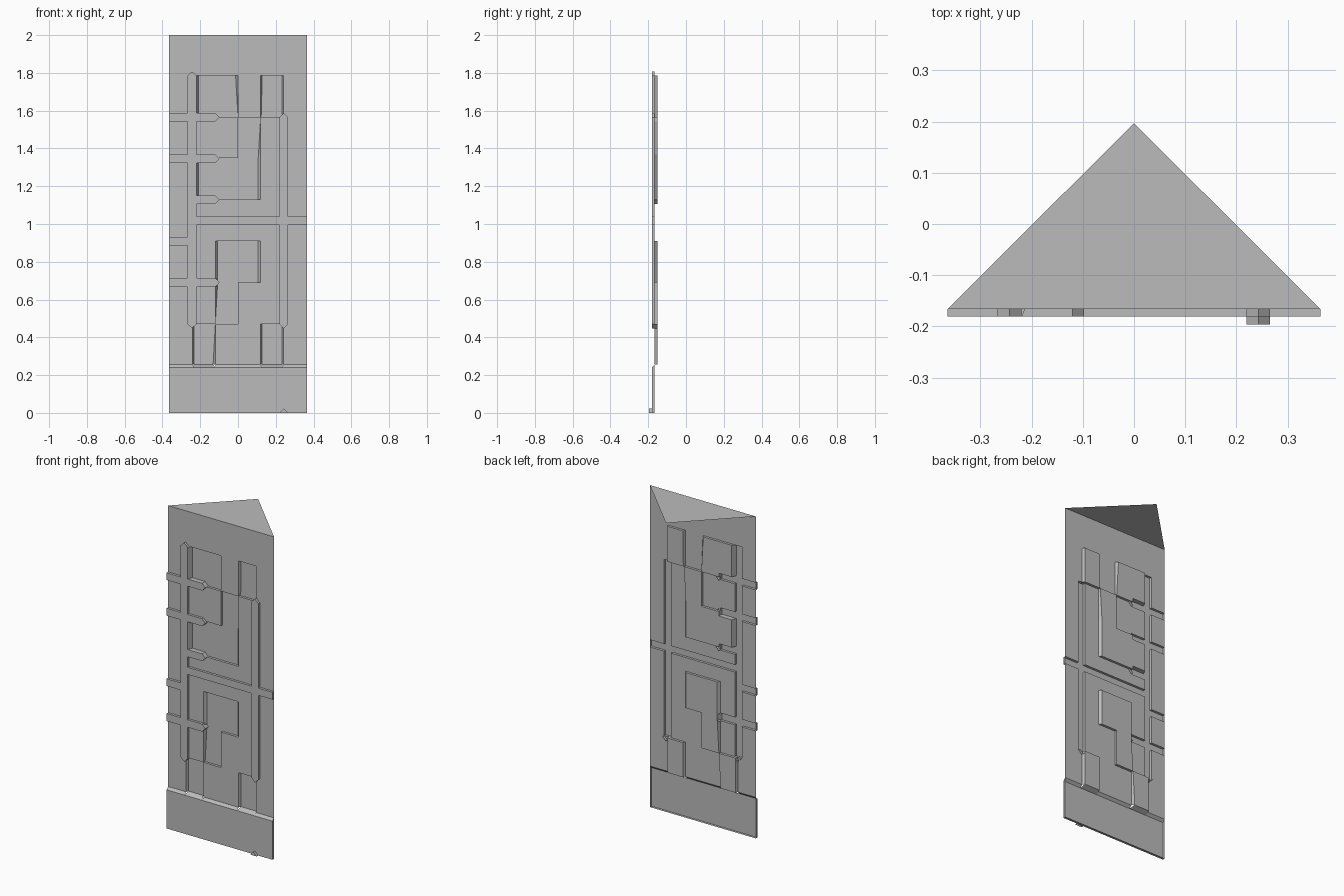
import bpy, bmesh

if "Cube" in bpy.data.objects:
    bpy.data.objects.remove(bpy.data.objects["Cube"], do_unlink=True)

# One flat grey
grey = bpy.data.materials.new("grey_metal")
grey.use_nodes = True
GREY = (0.5, 0.5, 0.5, 1)
grey.diffuse_color = GREY
grey.node_tree.nodes["Principled BSDF"].inputs["Base Color"].default_value = GREY

# Depth levels (y) and main outline
PLATE, RAISED, FLOOR = -0.166, -0.181, -0.151
HALF, TOP, BASE, BASE_EDGE = 0.364, 2.0, 0.255, 0.24

# Raised strips: x0, x1, z0, z1
bars = [
    (-HALF, HALF, 0, BASE),            # plinth
    (-.267, -.22, .47, 1.785),         # left upright
    (.22, .266, .47, 1.565),           # right upright
    (-.267, HALF, .995, 1.04),         # middle rail
    (-HALF, -.22, .885, .93),
    (-HALF, -.12, .667, .714),
    (-.22, -.12, 1.105, 1.15),
    (-HALF, -.12, 1.322, 1.368),
    (-HALF, -.12, 1.543, 1.588),
]

# Sunken areas: x0, x1, z0, z1
recesses = [
    (-.22, 0, 1.565, 1.785), (.12, .24, 1.565, 1.785),
    (0, .12, 1.35, 1.565), (-.22, .12, 1.13, 1.35),
    (-.12, .12, .69, .91), (-.12, 0, .47, .69),
    (-.24, -.12, BASE, .47), (.12, .24, BASE, .47),
]

# Sideways lean of the recess walls: x -> [(z, offset), ...]
lean = {
    -.24: [(0, .006), (2, .006)],
    -.22: [(.9, 0), (1, .012), (2, .012)],
    -.12: [(BASE, -.012), (.47, 0), (.5, .011), (.91, .011), (1, 0)],
    0: [(1.565, 0), (1.785, -.013)],
    .12: [(.47, .007), (.69, -.013), (1.35, -.013), (1.565, 0), (1.6, .007)],
    .24: [(0, -.007), (2, -.007)],
}


def wall_offset(x, z):
    points = lean.get(x, [(0, 0)])
    if z <= points[0][0]:
        return points[0][1]
    for (z0, a), (z1, b) in zip(points, points[1:]):
        if z <= z1:
            return a + (b - a) * (z - z0) / (z1 - z0)
    return points[-1][1]


def level(x, z):
    inside = lambda r: r[0] < x < r[1] and r[2] < z < r[3]
    if any(map(inside, bars)):
        return RAISED
    return FLOOR if any(map(inside, recesses)) else PLATE


def finish(bm, name):
    mesh = bpy.data.meshes.new(name)
    bm.to_mesh(mesh)
    bm.free()
    mesh.materials.append(grey)
    obj = bpy.data.objects.new(name, mesh)
    bpy.context.collection.objects.link(obj)
    return obj


# Relief panel: cells at their level, joined by walls where levels differ
rects = bars + recesses + [(-HALF, HALF, 0, TOP)]
xs = sorted({x for r in rects for x in r[:2]})
zs = sorted({z for r in rects for z in r[2:]})
bm = bmesh.new()
made = {}


def vert(x, z, y):
    if (x, z, y) not in made:
        px = x + wall_offset(x, z) if y == FLOOR else x
        pz = BASE_EDGE if y == RAISED and z == BASE else z
        made[x, z, y] = bm.verts.new((px, y, pz))
    return made[x, z, y]


def quad(*corners):
    bm.faces.new([vert(*c) for c in corners])


def cell(i, j):
    if 0 <= i < len(xs) - 1 and 0 <= j < len(zs) - 1:
        return level((xs[i] + xs[i + 1]) / 2, (zs[j] + zs[j + 1]) / 2)
    return PLATE


for i in range(len(xs)):
    for j in range(len(zs)):
        x0, z0, here = xs[i], zs[j], cell(i, j)
        x1, z1 = xs[min(i + 1, len(xs) - 1)], zs[min(j + 1, len(zs) - 1)]
        if x1 > x0 and z1 > z0:
            quad((x0, z0, here), (x1, z0, here), (x1, z1, here), (x0, z1, here))
        left, below = cell(i - 1, j), cell(i, j - 1)
        if z1 > z0 and left != here:
            quad((x0, z0, left), (x0, z0, here), (x0, z1, here), (x0, z1, left))
        if x1 > x0 and below != here:
            quad((x0, z0, below), (x1, z0, below), (x1, z0, here), (x0, z0, here))
finish(bm, "relief_panel")

# Triangular top cap
bm = bmesh.new()
bm.faces.new([bm.verts.new(p) for p in
              ((-HALF, PLATE, TOP), (HALF, PLATE, TOP), (0, .197, TOP))])
finish(bm, "top_cap")


# Pointed bar ends: a triangular front with two side walls
def point(name, a, tip, b, front=RAISED, back=PLATE):
    bm = bmesh.new()
    f = [bm.verts.new((x, front, z)) for x, z in (a, tip, b)]
    r = [bm.verts.new((x, back, z)) for x, z in (a, tip, b)]
    bm.faces.new(f)
    for k in (0, 1):
        bm.faces.new((f[k + 1], f[k], r[k], r[k + 1]))
    finish(bm, name)


for name, x0, x1, z in (("left", -.267, -.22, 1.785), ("right", .22, .266, 1.565)):
    mid = (x0 + x1) / 2
    point(name + "_upright_top", (x1, z), (mid, z + .022), (x0, z))
    point(name + "_upright_foot", (x0, .47), (mid, .447), (x1, .47), back=FLOOR)
for k, (x0, x1, z0, z1) in enumerate(bars[5:]):
    point(f"rail_end_{k + 1}", (x1, z0), (x1 + .022, (z0 + z1) / 2), (x1, z1), back=FLOOR)

# Small nub on the plinth
point("plinth_nub", (.266, 0), (.243, .023), (.22, 0), front=-.196, back=RAISED)
